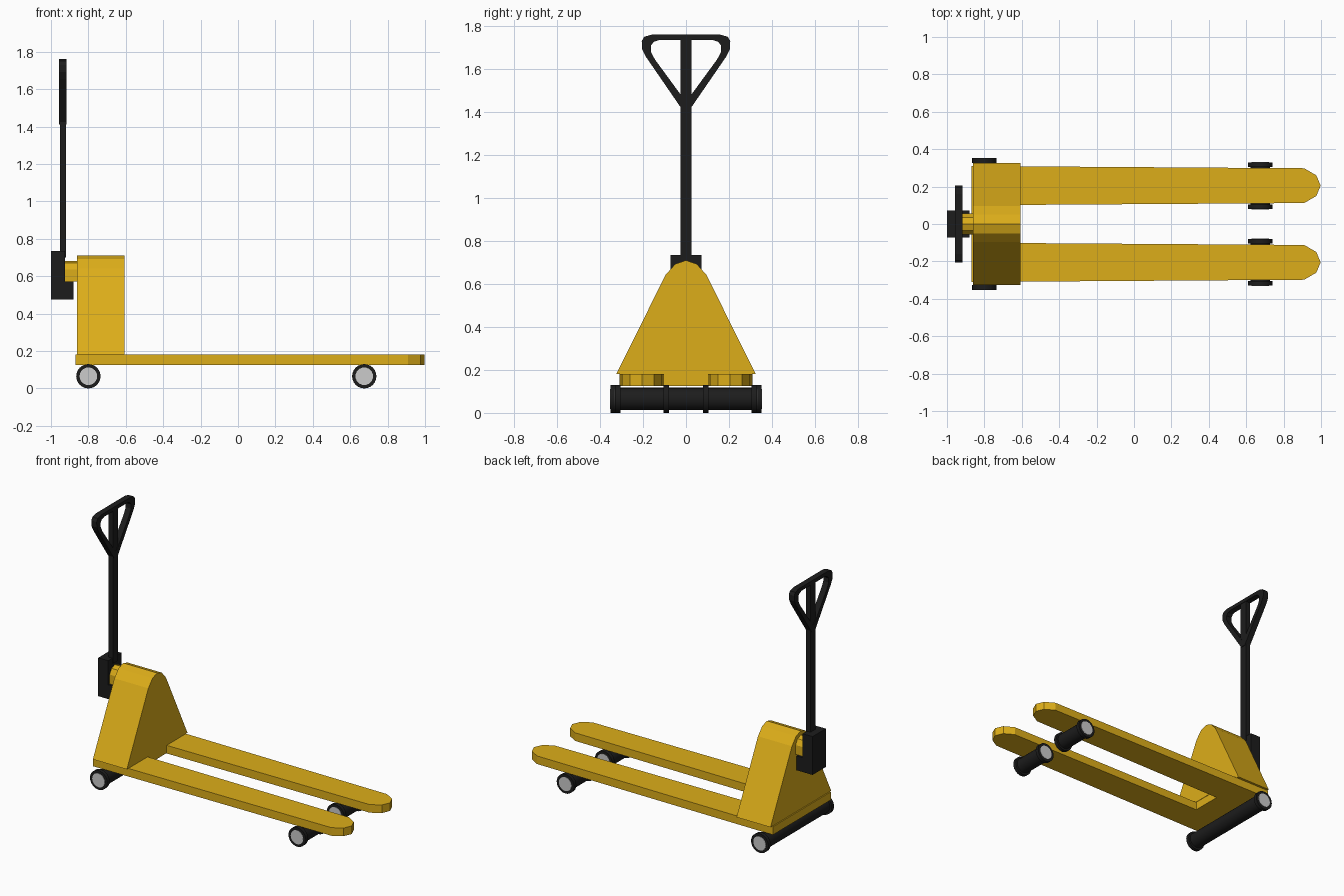
import bpy, bmesh
from math import radians, sin, cos, pi
from mathutils import Vector

if "Cube" in bpy.data.objects:
    bpy.data.objects.remove(bpy.data.objects["Cube"])


def material(name, rgb):
    m = bpy.data.materials.new(name)
    m.diffuse_color = (*rgb, 1)
    m.use_nodes = True
    m.node_tree.nodes["Principled BSDF"].inputs["Base Color"].default_value = m.diffuse_color
    return m


YELLOW = material("yellow_paint", (0.72, 0.42, 0.01))
BLACK = material("black_rubber", (0.012, 0.012, 0.012))


def finish(name, bm, mat, smooth=False):
    bmesh.ops.recalc_face_normals(bm, faces=bm.faces)
    me = bpy.data.meshes.new(name)
    bm.to_mesh(me)
    bm.free()
    if smooth:
        me.shade_smooth()
        me.set_sharp_from_angle(angle=radians(35))
    if mat:
        me.materials.append(mat)
    ob = bpy.data.objects.new(name, me)
    bpy.context.collection.objects.link(ob)
    return ob


def place(axis, a, b, d):
    return {"x": (d, a, b), "y": (a, d, b), "z": (a, b, d)}[axis]


def prism(name, axis, pts, lo, hi, mat, hole=None):
    """Extrude a profile along an axis; an equal-length hole makes a ring."""
    bm = bmesh.new()
    outer = [bm.verts.new(place(axis, a, b, lo)) for a, b in pts]
    if hole:
        inner = [bm.verts.new(place(axis, a, b, lo)) for a, b in hole]
        n = len(outer)
        faces = [bm.faces.new((outer[i], outer[(i + 1) % n], inner[(i + 1) % n], inner[i]))
                 for i in range(n)]
    else:
        faces = [bm.faces.new(outer)]
    ext = bmesh.ops.extrude_face_region(bm, geom=faces)
    moved = [g for g in ext["geom"] if isinstance(g, bmesh.types.BMVert)]
    bmesh.ops.translate(bm, verts=moved, vec=Vector(place(axis, 0, 0, hi - lo)))
    return finish(name, bm, mat)


def lathe_y(name, x, z, profile, mat, sides=24):
    """Solid of revolution about y from (y, radius) pairs, with capped ends."""
    bm = bmesh.new()
    rings = [[bm.verts.new((x + r * cos(2 * pi * i / sides), y, z + r * sin(2 * pi * i / sides)))
              for i in range(sides)] for y, r in profile]
    for p, q in zip(rings, rings[1:]):
        for i in range(sides):
            j = (i + 1) % sides
            bm.faces.new((p[i], p[j], q[j], q[i]))
    bm.faces.new(rings[0])
    bm.faces.new(rings[-1])
    return finish(name, bm, mat, smooth=True)


def mirrored(half):
    """Close a half outline across the first coordinate."""
    return half + [(-a, b) for a, b in reversed(half) if abs(a) > 1e-6]


# U-shaped fork frame: two tapered forks joined by a rear cross plate
side = [(-0.87, 0.31), (0.91, 0.298), (0.975, 0.26), (0.998, 0.205),
        (0.975, 0.15), (0.91, 0.112), (-0.61, 0.102)]
prism("fork_frame", "z", side + [(x, -y) for x, y in reversed(side)], 0.125, 0.18, YELLOW)

# Triangular housing with a rounded top
prism("housing", "x", mirrored([(0.325, 0.18), (0.095, 0.642), (0.05, 0.693), (0, 0.71)]),
      -0.862, -0.607, YELLOW)

# Yellow neck between the housing and the pump
prism("pump_neck", "x", mirrored([(0.055, 0.572), (0.055, 0.635), (0.035, 0.67), (0, 0.682)]),
      -0.93, -0.86, YELLOW)

# L-shaped pump block
prism("pump_block", "y", [(-1, 0.475), (-0.88, 0.475), (-0.88, 0.572), (-0.925, 0.572),
                          (-0.925, 0.735), (-1, 0.735)], -0.071, 0.071, BLACK)

# Steering shaft
prism("steering_shaft", "z", [(-0.953, -0.026), (-0.92, -0.026), (-0.92, 0.026), (-0.953, 0.026)],
      0.7, 1.745, BLACK)

# Triangular handle loop
outer = [(0.018, 1.412), (0.185, 1.655), (0.204, 1.692), (0.206, 1.73), (0.195, 1.75), (0.16, 1.76)]
inner = [(0.008, 1.458), (0.145, 1.645), (0.163, 1.68), (0.163, 1.71), (0.15, 1.727), (0.125, 1.735)]
prism("handle_loop", "x", mirrored(outer), -0.957, -0.917, BLACK, hole=mirrored(inner))


# Flanged rollers with grey hub discs on both ends
def roller(name, x, y0, y1):
    r, core, w = 0.065, 0.052, 0.025
    lathe_y(name, x, r, [(y0, r), (y0 + w, r), (y0 + w, core),
                         (y1 - w, core), (y1 - w, r), (y1, r)], BLACK)
    for tag, y, s in (("a", y0, -1), ("b", y1, 1)):
        lathe_y(f"{name}_hub_{tag}", x, r, [(y - s * 0.01, 0.047), (y + s * 0.002, 0.047)], None)


roller("rear_roller", -0.8, -0.352, 0.352)
roller("front_roller_left", 0.675, 0.08, 0.33)
roller("front_roller_right", 0.675, -0.33, -0.08)
